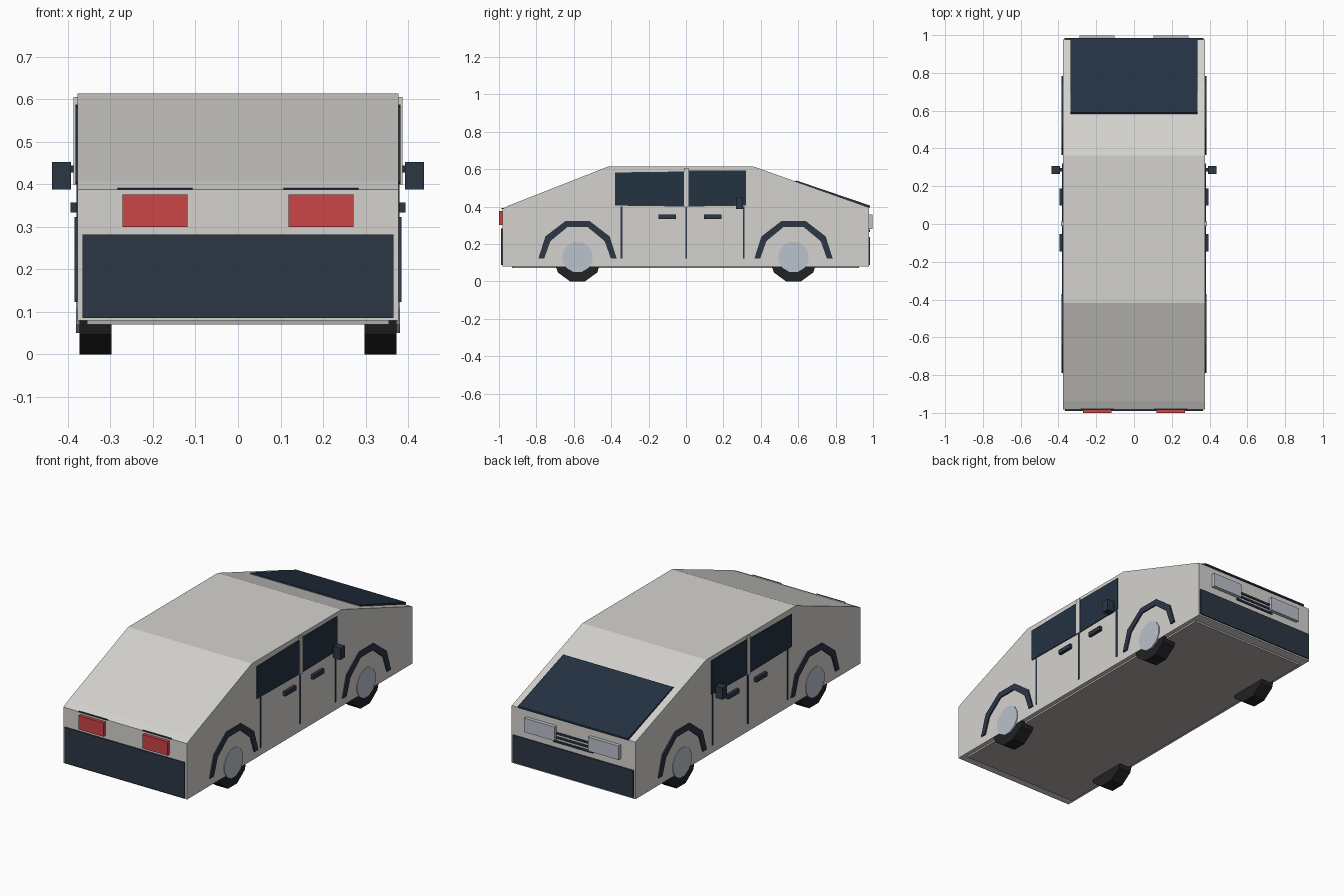
import bpy, bmesh
from math import pi, cos, sin

if "Cube" in bpy.data.objects:
    bpy.data.objects.remove(bpy.data.objects["Cube"])


def material(name, rgb):
    m = bpy.data.materials.new(name)
    m.diffuse_color = (*rgb, 1)
    m.use_nodes = True
    m.node_tree.nodes["Principled BSDF"].inputs["Base Color"].default_value = m.diffuse_color
    return m


PAINT = material("paint", (0.66, 0.65, 0.62))
DARK = material("dark_trim", (0.025, 0.037, 0.06))
GLASS = material("glass", (0.018, 0.032, 0.055))
RUBBER = material("rubber", (0.015, 0.016, 0.018))
SILVER = material("silver", (0.5, 0.54, 0.6))
RED = material("red_lens", (0.6, 0.06, 0.06))
UNDER = material("underside", (0.45, 0.4, 0.4))


def extrude_x(name, profile, x0, x1, mat):
    """Extrude a (y, z) outline from x0 to x1."""
    bm = bmesh.new()
    face = bm.faces.new([bm.verts.new((x0, y, z)) for y, z in profile])
    ext = bmesh.ops.extrude_face_region(bm, geom=[face])
    moved = [v for v in ext["geom"] if isinstance(v, bmesh.types.BMVert)]
    bmesh.ops.translate(bm, verts=moved, vec=(x1 - x0, 0, 0))
    bmesh.ops.recalc_face_normals(bm, faces=bm.faces)
    mesh = bpy.data.meshes.new(name)
    bm.to_mesh(mesh)
    bm.free()
    obj = bpy.data.objects.new(name, mesh)
    bpy.context.collection.objects.link(obj)
    mesh.materials.append(mat)
    return obj


def mirrored(obj):
    obj.modifiers.new("mirror", 'MIRROR').use_axis[0] = True
    return obj


def box(name, x, y, z, mat):
    return extrude_x(name, [(y[0], z[0]), (y[1], z[0]), (y[1], z[1]), (y[0], z[1])], *x, mat)


def disc(cy, cz, r, n):
    """Polygon with a flat side at the bottom."""
    return [(cy + r * sin((2 * i + 1) * pi / n), cz - r * cos((2 * i + 1) * pi / n)) for i in range(n)]


# Body shell and floor pan
extrude_x("body", [(-0.982, 0.08), (-0.982, 0.388), (-0.94, 0.408), (-0.418, 0.613),
                   (0.363, 0.613), (0.978, 0.395), (0.978, 0.08)], -0.377, 0.377, PAINT)
box("floor_pan", (-0.355, 0.355), (-0.93, 0.925), (0.07, 0.085), UNDER)

# Sloped windscreen lying on the body
extrude_x("windscreen", [(0.58, 0.533), (0.59, 0.539), (0.984, 0.405), (0.984, 0.395), (0.96, 0.395)],
          -0.335, 0.335, GLASS)

# Wheels, hubs and arch trims
ARCH = [(-0.209, 0.123), (-0.172, 0.24), (-0.064, 0.323), (0.064, 0.323), (0.172, 0.24), (0.209, 0.123),
        (0.178, 0.123), (0.145, 0.215), (0.054, 0.29), (-0.054, 0.29), (-0.145, 0.215), (-0.178, 0.123)]
for end, cy in (("front", -0.58), ("rear", 0.575)):
    mirrored(extrude_x(end + "_tyre", disc(cy, 0.1236, 0.13, 10), 0.297, 0.373, RUBBER))
    mirrored(extrude_x(end + "_hub", disc(cy, 0.13, 0.083, 12), 0.36, 0.381, SILVER))
    mirrored(extrude_x(end + "_arch_trim", [(cy + y, z) for y, z in ARCH], 0.37, 0.384, DARK))

# Side windows and pillar
mirrored(extrude_x("side_window_a", [(-0.379, 0.405), (-0.011, 0.4), (-0.011, 0.587), (-0.379, 0.582)],
                   0.37, 0.382, GLASS))
mirrored(extrude_x("side_window_b", [(0.014, 0.4), (0.32, 0.405), (0.32, 0.592), (0.014, 0.592)],
                   0.37, 0.382, GLASS))
mirrored(box("door_pillar", (0.37, 0.386), (-0.011, 0.014), (0.398, 0.605), PAINT))

# Door seams and handles
for i, y in enumerate((-0.344, 0.001, 0.309)):
    mirrored(box(f"door_seam_{i}", (0.37, 0.380), (y - 0.005, y + 0.005), (0.123, 0.4), DARK))
for i, y in enumerate((-0.1, 0.143)):
    mirrored(box(f"door_handle_{i}", (0.37, 0.394), (y - 0.046, y + 0.046), (0.333, 0.357), DARK))

# Wing mirrors
mirrored(box("mirror_stalk", (0.37, 0.395), (0.277, 0.296), (0.428, 0.444), DARK))
mirrored(box("mirror_housing", (0.393, 0.437), (0.266, 0.306), (0.387, 0.452), DARK))

# Bumpers
box("front_bumper", (-0.365, 0.365), (-0.989, -0.97), (0.086, 0.282), DARK)
box("rear_bumper", (-0.368, 0.368), (0.97, 0.985), (0.088, 0.237), DARK)

# Lights at each end
mirrored(box("red_light", (0.119, 0.271), (-1.0, -0.97), (0.3, 0.376), RED))
mirrored(box("red_light_brow", (0.107, 0.283), (-0.986, -0.97), (0.386, 0.391), DARK))
mirrored(box("clear_light", (0.103, 0.288), (0.97, 0.998), (0.28, 0.357), SILVER))

# Grille bars
for i, z in enumerate((0.265, 0.288, 0.311)):
    box(f"grille_bar_{i}", (-0.12, 0.12), (0.97, 0.984), (z, z + 0.011), DARK)
